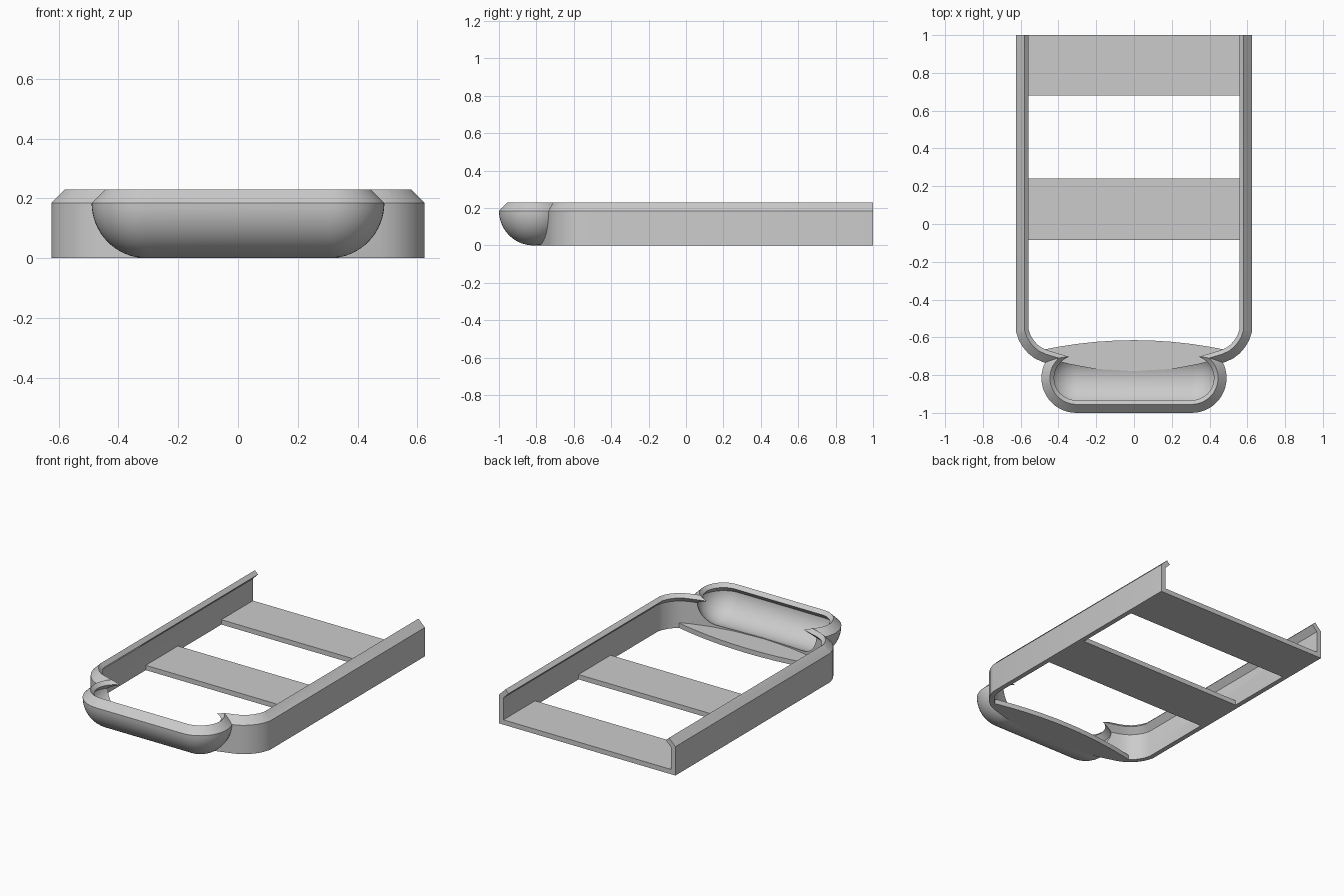
import bpy, bmesh, math
from mathutils import Vector

cube = bpy.data.objects.get("Cube")
if cube:
    bpy.data.objects.remove(cube, do_unlink=True)

WALL = 0.031      # shell thickness
RIM = 0.185       # height where the bevelled lip starts
TOP = 0.23

grey = bpy.data.materials.new("plain grey")
grey.use_nodes = True
colour = (0.6, 0.6, 0.6, 1)
grey.diffuse_color = colour
grey.node_tree.nodes["Principled BSDF"].inputs["Base Color"].default_value = colour


def loft(name, rings):
    """Closed solid through a stack of equal-length (outline, z) rings."""
    bm = bmesh.new()
    rows = [[bm.verts.new((x, y, z)) for x, y in outline] for outline, z in rings]
    n = len(rows[0])
    for a, b in zip(rows, rows[1:]):
        for i in range(n):
            j = (i + 1) % n
            bm.faces.new((a[i], a[j], b[j], b[i]))
    bm.faces.new(rows[0])
    bm.faces.new(rows[-1])
    bmesh.ops.recalc_face_normals(bm, faces=bm.faces)
    mesh = bpy.data.meshes.new(name)
    bm.to_mesh(mesh)
    bm.free()
    mesh.materials.append(grey)
    obj = bpy.data.objects.new(name, mesh)
    bpy.context.collection.objects.link(obj)
    return obj


def combine(target, tool, operation):
    """Apply a boolean and discard the tool object."""
    mod = target.modifiers.new("boolean", 'BOOLEAN')
    mod.object, mod.operation, mod.solver = tool, operation, 'EXACT'
    bpy.context.view_layer.objects.active = target
    bpy.ops.object.modifier_apply(modifier=mod.name)
    bpy.data.objects.remove(tool, do_unlink=True)


# Plan of the tray: straight sides, soft corners, bowed front
half = [(0.625, -0.57), (0.61, -0.615), (0.588, -0.652), (0.56, -0.685),
        (0.525, -0.712), (0.48, -0.732), (0.36, -0.768), (0.2, -0.798)]


def tray_outline(offset, back=1.0):
    right = [(0.625, back)] + half
    path = [Vector(p) for p in right + [(0, -0.81)] + [(-x, y) for x, y in reversed(right)]]
    out = []
    for i, p in enumerate(path):
        dirs = [(path[k + 1] - path[k]).normalized()
                for k in (i - 1, i) if 0 <= k < len(path) - 1]
        normals = [Vector((-d.y, d.x)) for d in dirs]
        m = sum(normals, Vector((0, 0))).normalized()
        out.append(p + m * offset / m.dot(normals[0]))
    return out


def pouch_outline(radius, steps=24):
    """Stadium plan with rounded ends."""
    pts = []
    for side in (1, -1):
        for i in range(steps + 1):
            a = math.pi * i / steps - side * math.pi / 2
            pts.append((side * 0.305 + radius * math.cos(a), -0.815 + radius * math.sin(a)))
    return pts


def pouch_rings(radius, end):
    """Half capsule from the bottom up to the given angle in degrees."""
    rings = []
    for i in range(17):
        a = math.radians(2 + (end - 2) * i / 16)
        rings.append((pouch_outline(radius * math.sin(a)), RIM - radius * math.cos(a)))
    rings[0] = (rings[0][0], RIM - radius)
    return rings


# Outer body: tray plus bulging front pouch, both with a bevelled top
shell = loft("tray_shell", [(tray_outline(0), 0), (tray_outline(0), RIM),
                            (tray_outline(-0.045), TOP)])
pouch = loft("front_pouch", pouch_rings(0.185, 90) + [(pouch_outline(0.14), TOP)])
combine(shell, pouch, 'UNION')

# Hollow interior with an overhanging lip
lip = [(-WALL, WALL), (-WALL, 0.172), (-0.067, 0.208), (-0.035, 0.24)]
hollow = loft("tray_hollow", [(tray_outline(o, 1.2), z) for o, z in lip])
scoop = loft("pouch_hollow", pouch_rings(0.185 - WALL, 85)
             + [(pouch_outline(0.185 + o), z) for o, z in lip[2:]])
combine(shell, hollow, 'DIFFERENCE')
combine(shell, scoop, 'DIFFERENCE')

# Floor openings that leave two cross straps and a curved front floor
arc = [(x / 10, -0.615 - 0.217 * (x / 10) ** 2) for x in range(-7, 8)]
openings = [arc + [(0.7, -0.085), (-0.7, -0.085)],
            [(-0.7, 0.24), (0.7, 0.24), (0.7, 0.68), (-0.7, 0.68)]]
for shape in openings:
    window = loft("floor_opening", [(tray_outline(-WALL, 1.2), -0.1),
                                    (tray_outline(-WALL, 1.2), 0.06)])
    combine(window, loft("opening_shape", [(shape, -0.2), (shape, 0.2)]), 'INTERSECT')
    combine(shell, window, 'DIFFERENCE')

# Smooth the curves, keep the crisp edges
bpy.ops.object.select_all(action='DESELECT')
shell.select_set(True)
bpy.context.view_layer.objects.active = shell
bpy.ops.object.shade_smooth_by_angle(angle=math.radians(30))
